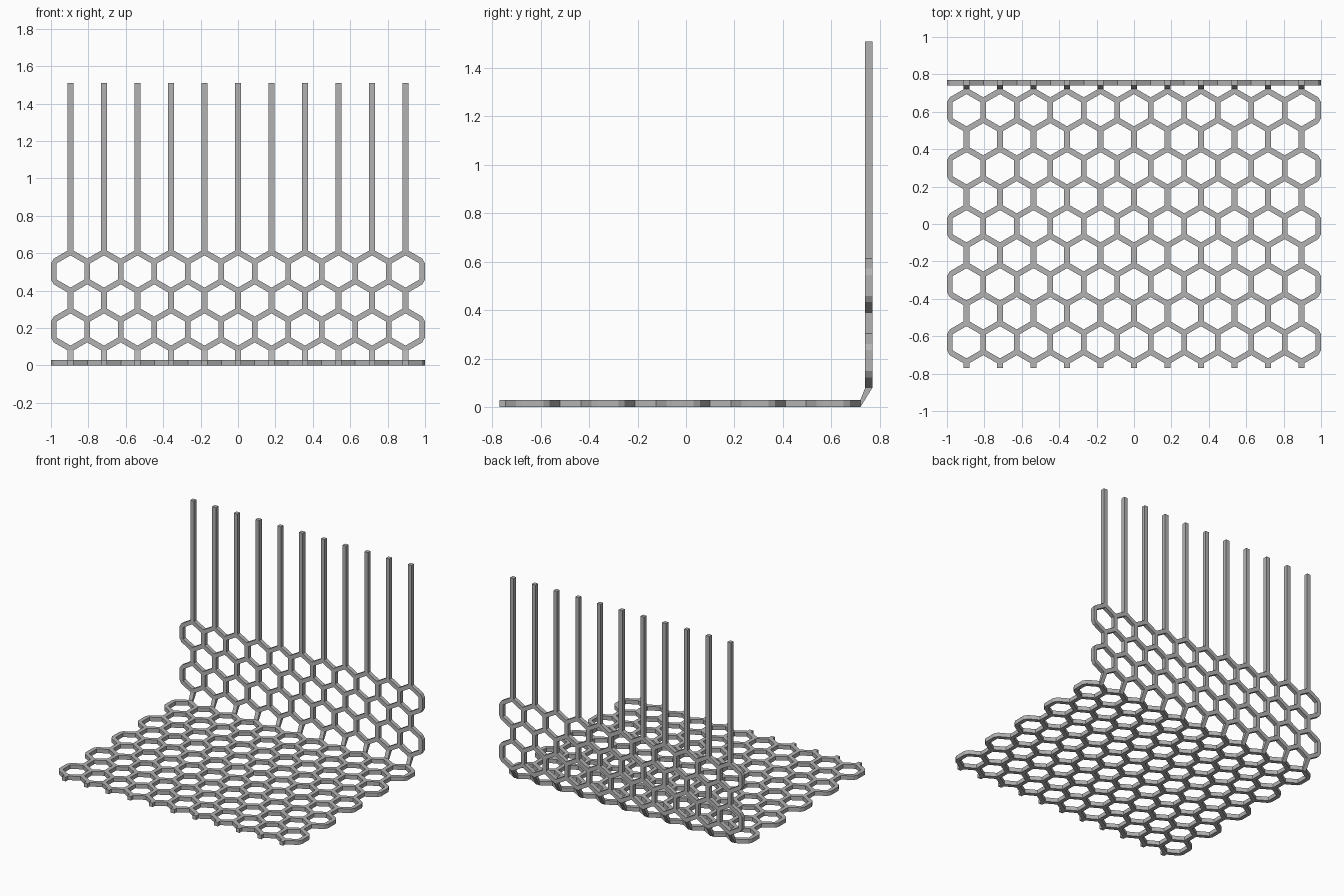
import bpy, bmesh, math
from mathutils import Vector

if "Cube" in bpy.data.objects:
    bpy.data.objects.remove(bpy.data.objects["Cube"])

PITCH = 0.1791               # column spacing
EDGE = PITCH / math.sqrt(3)  # hexagon side length
H = 0.015                    # half strut width
T = 0.03                     # sheet thickness
COLS = 11
ROW = 3 * EDGE               # row spacing
TIP = EDGE + H / math.sqrt(3)  # row centre to flat end of a peak joint

metal = bpy.data.materials.new("grey_metal")
metal.diffuse_color = (0.45, 0.45, 0.45, 1)
metal.use_nodes = True
metal.node_tree.nodes["Principled BSDF"].inputs["Base Color"].default_value = metal.diffuse_color


def finish(name, bm):
    bmesh.ops.recalc_face_normals(bm, faces=bm.faces)
    mesh = bpy.data.meshes.new(name)
    bm.to_mesh(mesh)
    bm.free()
    mesh.materials.append(metal)
    obj = bpy.data.objects.new(name, mesh)
    bpy.context.collection.objects.link(obj)
    return obj


def face(bm, pts):
    bm.faces.new([bm.verts.new((p[0], p[1], 0)) for p in pts])


def joint(bm, p, up):
    """Triangular joint; up tells whether the straight strut leaves upwards."""
    r = 2 * H / math.sqrt(3) * (1 if up else -1)
    face(bm, [(p.x + r * math.cos(math.radians(a)), p.y + r * math.sin(math.radians(a)))
              for a in (30, 150, 270)])


def strut(bm, p, q):
    d = (q - p).normalized()
    n = Vector((-d.y, d.x)) * H
    p, q = p + d * H / math.sqrt(3), q - d * H / math.sqrt(3)
    face(bm, [p + n, q + n, q - n, p - n])


def bar(bm, x, y0, y1):
    face(bm, [(x - H, y0), (x + H, y0), (x + H, y1), (x - H, y1)])


def honeycomb(name, centres, low=None, high=None):
    """Rows of hexagons joined by straight links, with optional end bars."""
    bm = bmesh.new()
    for c in centres:
        rails = []
        for s in (1, -1):
            rail = [Vector(((k - COLS) * PITCH / 2, c + s * (EDGE if k % 2 else EDGE / 2)))
                    for k in range(2 * COLS + 1)]
            for k, p in enumerate(rail):
                joint(bm, p, (k % 2 == 1) == (s == 1))
            for p, q in zip(rail, rail[1:]):
                strut(bm, p, q)
            rails.append(rail)
        for p, q in zip(rails[0][::2], rails[1][::2]):
            strut(bm, p, q)
    for i in range(COLS):
        x = (i - (COLS - 1) / 2) * PITCH
        for a, b in zip(centres, centres[1:]):
            bar(bm, x, a + TIP, b - TIP)
        if low is not None:
            bar(bm, x, low, centres[0] - TIP)
        if high is not None:
            bar(bm, x, centres[-1] + TIP, high)
    bmesh.ops.remove_doubles(bm, verts=bm.verts, dist=0.0005)
    # Thicken the flat pattern
    ext = bmesh.ops.extrude_face_region(bm, geom=bm.faces[:], use_keep_orig=True)
    bmesh.ops.translate(bm, vec=(0, 0, T),
                        verts=[v for v in ext["geom"] if isinstance(v, bmesh.types.BMVert)])
    return finish(name, bm)


# Floor mesh with short stubs along the front
floor_rows = [-0.012 + ROW * k for k in range(-2, 3)]
honeycomb("floor_mesh", floor_rows, low=-0.77)

# Upright mesh with tall rods
wall_rows = [0.192, 0.192 + ROW]
wall = honeycomb("wall_mesh_and_rods", wall_rows, high=1.51)
wall.rotation_euler = (math.pi / 2, 0, 0)
wall.location.y = 0.77

# Slanted connectors joining floor and wall
y0, z1 = floor_rows[-1] + TIP, wall_rows[0] - TIP
profile = [(y0, 0), (0.77, z1), (0.74, z1), (y0, T)]
bm = bmesh.new()
for i in range(COLS):
    x = (i - (COLS - 1) / 2) * PITCH
    left, right = [[bm.verts.new((x + s, y, z)) for y, z in profile] for s in (-H, H)]
    bm.faces.new(left)
    bm.faces.new(right)
    for j in range(4):
        k = (j + 1) % 4
        bm.faces.new((left[j], left[k], right[k], right[j]))
finish("corner_connectors", bm)
